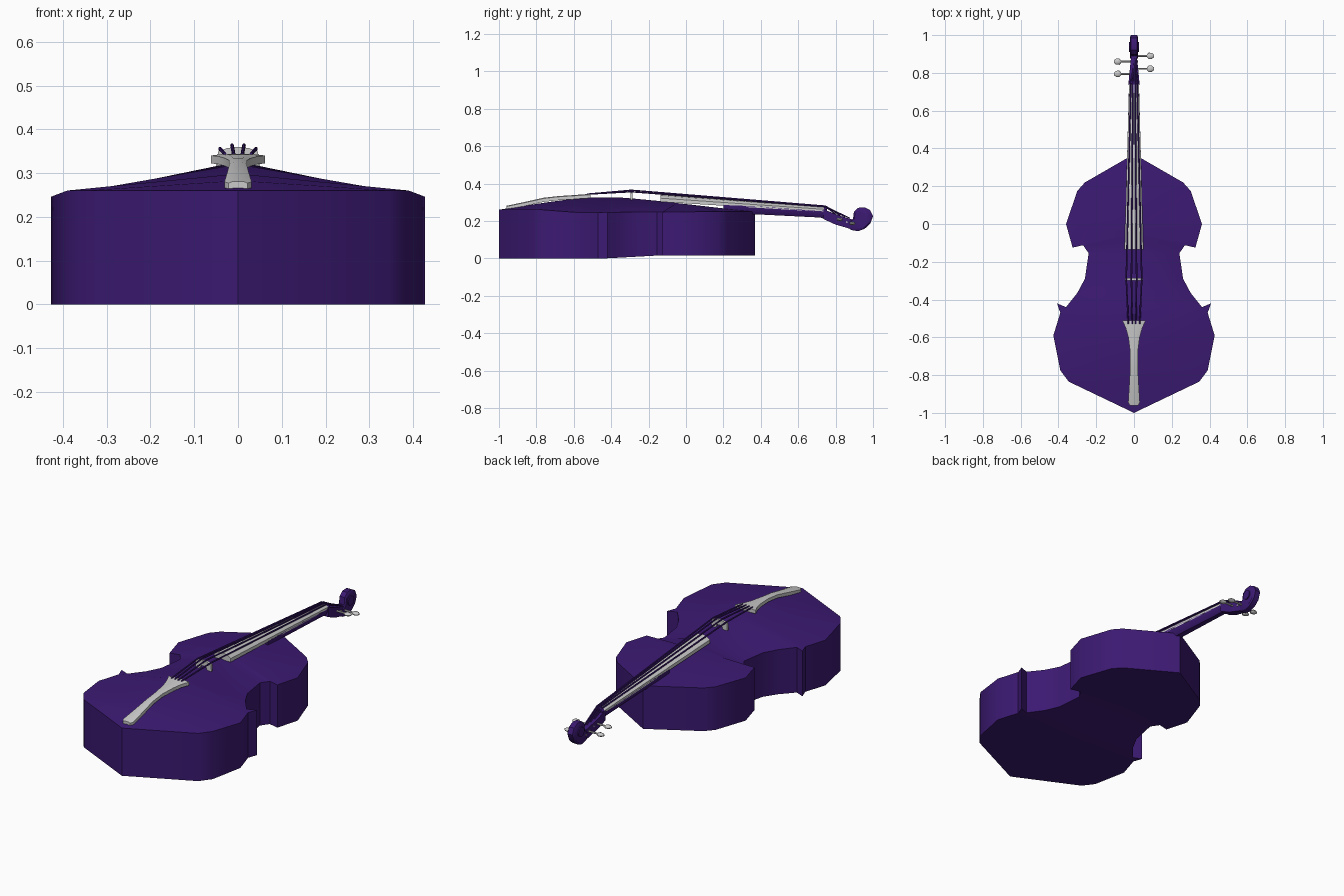
import bpy, bmesh, math
from mathutils import Vector

if "Cube" in bpy.data.objects:
    bpy.data.objects.remove(bpy.data.objects["Cube"])

purple = bpy.data.materials.new("purple_varnish")
purple.diffuse_color = (0.045, 0.010, 0.17, 1)
purple.use_nodes = True
purple.node_tree.nodes["Principled BSDF"].inputs["Base Color"].default_value = purple.diffuse_color


def make(name, verts, faces, mat=None, angle=35, mirror=False):
    bm = bmesh.new()
    vs = [bm.verts.new(v) for v in verts]
    for f in faces:
        bm.faces.new([vs[i] for i in f])
    bmesh.ops.remove_doubles(bm, verts=bm.verts, dist=1e-5)
    if mirror:
        geom = bm.verts[:] + bm.edges[:] + bm.faces[:]
        bmesh.ops.mirror(bm, geom=geom, axis='X', merge_dist=1e-4)
    bmesh.ops.recalc_face_normals(bm, faces=bm.faces)
    me = bpy.data.meshes.new(name)
    bm.to_mesh(me)
    bm.free()
    ob = bpy.data.objects.new(name, me)
    bpy.context.collection.objects.link(ob)
    if mat:
        me.materials.append(mat)
    bpy.ops.object.select_all(action='DESELECT')
    ob.select_set(True)
    bpy.context.view_layer.objects.active = ob
    bpy.ops.object.shade_smooth_by_angle(angle=math.radians(angle))
    return ob


def loft(name, rings, mat=None, angle=35):
    """Skin a list of equal-sized rings and cap both ends."""
    n = len(rings[0])
    faces = [(k * n + i, k * n + (i + 1) % n, (k + 1) * n + (i + 1) % n, (k + 1) * n + i)
             for k in range(len(rings) - 1) for i in range(n)]
    faces += [tuple(range(n)), tuple(range((len(rings) - 1) * n, len(rings) * n))]
    return make(name, [p for r in rings for p in r], faces, mat, angle)


def interp(table, t):
    for (a, va), (b, vb) in zip(table, table[1:]):
        if t <= b:
            return va + (vb - va) * max(0, t - a) / (b - a)
    return table[-1][1]


def circle(c, r, axis, n=8, squash=1.0):
    """Ring of points round a direction."""
    axis = Vector(axis).normalized()
    u = axis.cross(Vector((0, 0, 1))).normalized()
    v = u.cross(axis)
    return [Vector(c) + u * r * math.cos(2 * math.pi * i / n)
            + v * r * squash * math.sin(2 * math.pi * i / n) for i in range(n)]


# Body: half outline (x, y, matching ridge y), roof rises from rim to ridge
outline = [(0, .37, .37), (.26, .22, .24), (.30, .175, .17), (.36, 0, .03),
           (.325, -.125, -.05), (.27, -.112, -.09), (.24, -.155, -.155),
           (.26, -.29, -.29), (.30, -.365, -.365), (.36, -.44, -.44),
           (.39, -.47, -.48), (.427, -.59, -.59), (.39, -.775, -.75),
           (.345, -.835, -.85), (0, -1, -1)]
ridge = [(-1, .26), (-.77, .295), (-.65, .316), (-.5, .326), (-.35, .326),
         (-.15, .307), (0, .29), (.2, .267), (.37, .25)]
rim = [(-.76, .26), (-.59, .246), (-.4, .246), (.2, .25)]
back = [(-.42, 0), (-.15, .015)]
V, F = [], []
for x, y, r in outline:
    zt = interp(ridge, y) if x == 0 else interp(rim, y)
    V += [(x, y, zt), (x, y, interp(back, y)),
          (0, r, interp(ridge, r)), (0, r, interp(back, r))]
tip = len(V)
V += [(.408, -.42, .246), (.408, -.42, 0)]
last = len(outline) - 2
for i in range(last + 1):
    a, b = 4 * i, 4 * i + 4
    if i == 0:
        F += [(a, b, b + 2), (a + 1, b + 1, b + 3)]
    elif i == last:
        F += [(a, b, a + 2), (a + 1, b + 1, a + 3)]
    else:
        F += [(a, b, b + 2, a + 2), (a + 1, b + 1, b + 3, a + 3)]
    if i == 9:   # pointed lower corner
        F += [(a, tip, b), (a + 1, tip + 1, b + 1),
              (a, tip, tip + 1, a + 1), (tip, b, b + 1, tip + 1)]
    else:
        F.append((a, b, b + 1, a + 1))
body_verts = [Vector(v) for v in V]
# the axis ends reuse their rim points
for i in (0, last + 1):
    body_verts[4 * i + 2] = body_verts[4 * i]
    body_verts[4 * i + 3] = body_verts[4 * i + 1]
make("body", body_verts, F, purple, mirror=True)

# Neck
def neck_ring(y, w, zt, zb):
    m = (zt + zb) / 2
    return [(-w, y, zt), (-.92 * w, y, m), (-.45 * w, y, zb),
            (.45 * w, y, zb), (.92 * w, y, m), (w, y, zt)]
loft("neck", [neck_ring(.2, .042, .285, .22), neck_ring(.38, .036, .278, .235),
              neck_ring(.72, .027, .252, .218), neck_ring(.75, .027, .262, .205)], purple)

# Fingerboard with arched top
def board_ring(y, w, zb, zt):
    h = zt - zb
    return [(-w, y, zb), (-w, y, zb + .5 * h), (-.6 * w, y, zb + .85 * h), (0, y, zt),
            (.6 * w, y, zb + .85 * h), (w, y, zb + .5 * h), (w, y, zb)]
loft("fingerboard", [board_ring(-.135, .05, .302, .341), board_ring(.74, .026, .248, .276)])

# Nut
loft("nut", [board_ring(.738, .027, .24, .28), board_ring(.755, .027, .24, .276)], purple)

# Pegbox
def box_ring(y, w, zb, zt):
    return [(-w, y, zb), (w, y, zb), (w, y, zt), (-w, y, zt)]
loft("pegbox", [box_ring(.735, .03, .21, .262), box_ring(.80, .024, .18, .236),
                box_ring(.85, .019, .166, .219), box_ring(.90, .014, .15, .205)], purple)

# Scroll: rounded side profile with narrower rim, plus side eyes
side = [(.87, .19), (.893, .212), (.898, .25), (.92, .270), (.955, .273), (.985, .257),
        (1.0, .225), (.985, .185), (.955, .158), (.92, .145), (.88, .152)]
def scroll_ring(x, s):
    return [(x, .94 + (y - .94) * s, .212 + (z - .212) * s) for y, z in side]
loft("scroll", [scroll_ring(-.021, .85), scroll_ring(-.015, 1),
                scroll_ring(.015, 1), scroll_ring(.021, .85)], purple)
loft("scroll_eyes", [circle((x, .937, .222), .026, (1, 0, 0), 10) for x in (-.027, .027)], purple)

# Tuning pegs: shaft and flattened head
for k, (y, z, s) in enumerate([(.795, .212, -1), (.822, .208, 1),
                               (.86, .194, -1), (.89, .186, 1)]):
    loft(f"peg_shaft_{k + 1}", [circle((s * x, y, z), .005, (1, 0, 0))
                                for x in (-.022, .075)])
    loft(f"peg_head_{k + 1}", [circle((s * x, y, z), r, (1, 0, 0), 10, .55)
                               for x, r in ((.068, .007), (.078, .017),
                                            (.095, .016), (.107, .006))])

# Tailpiece
def tail_ring(y, w, z):
    return [(-w, y, z - .022), (-w, y, z - .004), (-.5 * w, y, z), (.5 * w, y, z),
            (w, y, z - .004), (w, y, z - .022)]
loft("tailpiece", [tail_ring(*t) for t in (
    (-.96, .022, .281), (-.945, .031, .284), (-.85, .025, .304), (-.76, .020, .324),
    (-.68, .020, .333), (-.60, .030, .338), (-.55, .044, .342), (-.51, .062, .344))])

# Bridge: arched outline with two feet
prof = [(-.048, .312), (-.022, .312), (-.014, .33), (.014, .33), (.022, .312), (.048, .312),
        (.046, .349), (.025, .357), (0, .36), (-.025, .357), (-.046, .349)]
loft("bridge", [[(x, y, z) for x, z in prof] for y in (-.298, -.286)])

# Strings: tailpiece, bridge, nut, pegbox
for k in range(4):
    t = (k - 1.5) / 1.5
    lift = .009 * (1 - t * t)
    path = [(t * .030, -.53, .343), (t * .041, -.292, .356 + lift),
            (t * .017, .745, .276 + lift * .4), (t * .008, .80 + .025 * k, .236 - .007 * k)]
    loft(f"string_{k + 1}", [circle(p, .0042, (0, 1, 0), 6) for p in path], purple)
